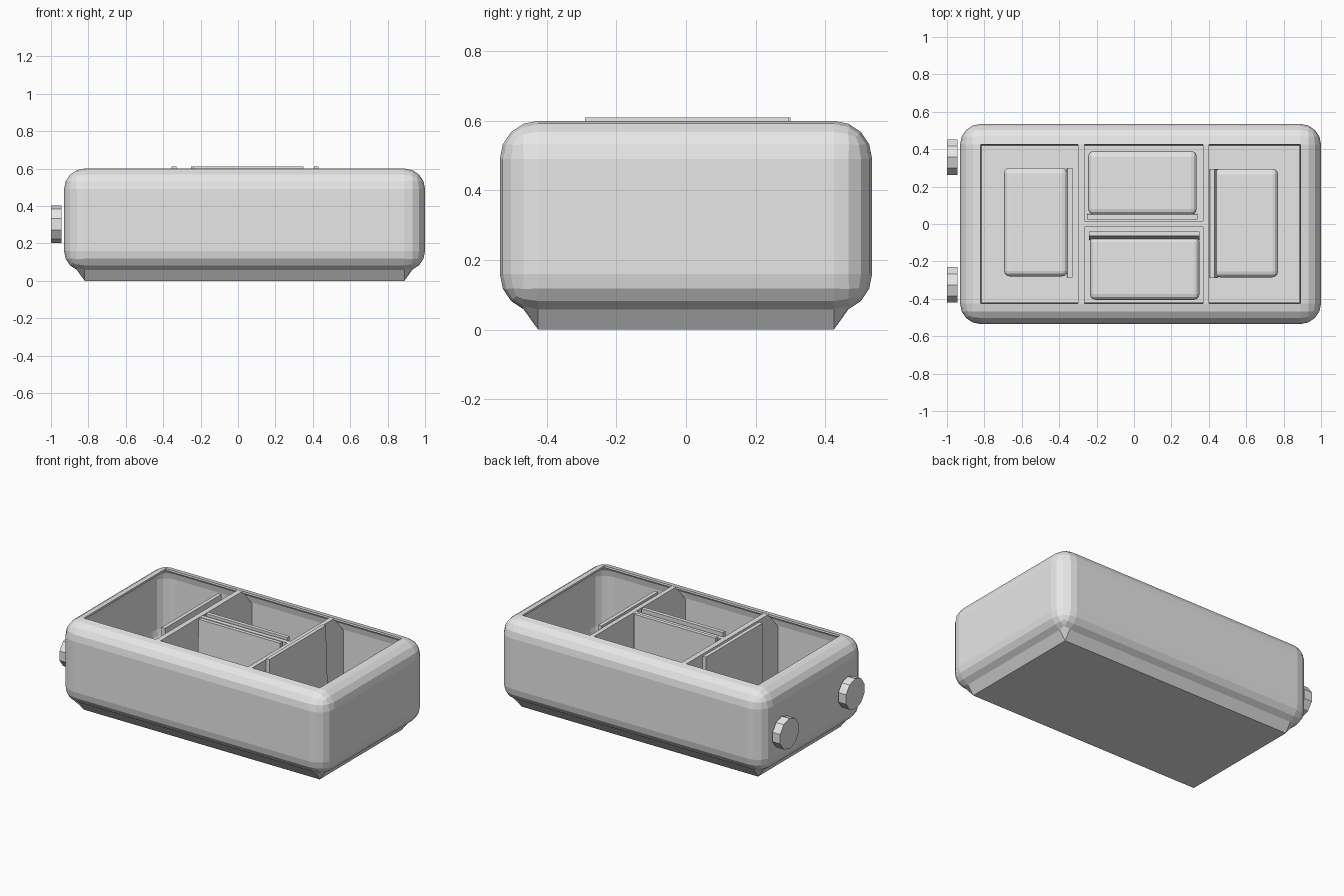
import bpy, bmesh, math
from mathutils import Vector, Matrix

old = bpy.data.objects.get("Cube")
if old:
    bpy.data.objects.remove(old, do_unlink=True)

grey = bpy.data.materials.new("light_grey")
grey.use_nodes = True
grey.diffuse_color = (0.8, 0.8, 0.8, 1)
grey.node_tree.nodes["Principled BSDF"].inputs["Base Color"].default_value = (0.8, 0.8, 0.8, 1)


def finish(bm, name):
    bmesh.ops.recalc_face_normals(bm, faces=bm.faces)
    mesh = bpy.data.meshes.new(name)
    bm.to_mesh(mesh)
    bm.free()
    mesh.materials.append(grey)
    obj = bpy.data.objects.new(name, mesh)
    bpy.context.collection.objects.link(obj)
    return obj


def box_bm(lo, hi, bevel=0, segments=1):
    lo, hi = Vector(lo), Vector(hi)
    bm = bmesh.new()
    bmesh.ops.create_cube(bm, size=1)
    for v in bm.verts:
        v.co = (lo + hi) / 2 + v.co * (hi - lo)
    if bevel:
        bmesh.ops.bevel(bm, geom=bm.edges[:], offset=bevel, segments=segments,
                        profile=0.5, affect='EDGES')
    return bm


# Open tub: rounded box, bottom face pulled down, top face removed
bm = box_bm((-0.93, -0.535, 0.05), (1.0, 0.535, 0.6), 0.11, 4)
bmesh.ops.recalc_face_normals(bm, faces=bm.faces)
bm.faces.ensure_lookup_table()
bottom = min(bm.faces, key=lambda f: f.calc_center_median().z)
for v in bottom.verts:
    v.co.z = 0
top = max(bm.faces, key=lambda f: f.calc_center_median().z)
bmesh.ops.delete(bm, geom=[top], context='FACES_ONLY')
tub = finish(bm, "tub")
wall = tub.modifiers.new("wall", 'SOLIDIFY')
wall.thickness = 0.012
wall.offset = -1

# Cross dividers follow the curved side walls
side = [(0.425, 0.005), (0.525, 0.16), (0.525, 0.48), (0.425, 0.599)]
outline = side + [(-y, z) for y, z in reversed(side)]
for name, x0, x1 in (("right_divider", -0.30, -0.265), ("left_divider", 0.37, 0.40)):
    bm = bmesh.new()
    face = bm.faces.new([bm.verts.new((x0, y, z)) for y, z in outline])
    ext = bmesh.ops.extrude_face_region(bm, geom=[face])
    moved = [g for g in ext["geom"] if isinstance(g, bmesh.types.BMVert)]
    bmesh.ops.translate(bm, verts=moved, vec=(x1 - x0, 0, 0))
    finish(bm, name)
finish(box_bm((-0.27, -0.015, 0.005), (0.375, 0.015, 0.598)), "middle_divider")


# Seats: bevelled cushion with a thin, slightly reclined back
def seat(name, cushion, back, lean):
    (x0, x1, y0, y1) = cushion
    finish(box_bm((x0, y0, 0.01), (x1, y1, 0.18), 0.03, 3), name + "_cushion")
    (x0, x1, y0, y1) = back
    bm = box_bm((x0, y0, 0.01), (x1, y1, 0.61))
    for v in bm.verts:
        if v.co.z < 0.1:
            v.co += Vector(lean)
    finish(bm, name + "_back")


seat("right_seat", (-0.695, -0.355, -0.28, 0.3), (-0.355, -0.33, -0.285, 0.3), (-0.006, 0, 0))
seat("left_seat", (0.43, 0.77, -0.285, 0.295), (0.405, 0.43, -0.29, 0.295), (0.02, 0, 0))
seat("rear_seat", (-0.245, 0.335, 0.05, 0.39), (-0.25, 0.34, 0.025, 0.05), (0, 0.006, 0))
seat("front_seat", (-0.235, 0.35, -0.405, -0.065), (-0.24, 0.35, -0.065, -0.04), (0, -0.02, 0))

# Ten-sided knobs on the end wall
for name, y in (("rear_knob", 0.357), ("front_knob", -0.325)):
    bm = bmesh.new()
    bmesh.ops.create_cone(bm, cap_ends=True, segments=10, radius1=0.1, radius2=0.1, depth=0.056)
    turn = Matrix.Rotation(math.radians(90), 4, 'Y')
    spin = Matrix.Rotation(math.radians(90), 4, 'Z')
    bmesh.ops.transform(bm, matrix=Matrix.Translation((-0.972, y, 0.303)) @ turn @ spin, verts=bm.verts)
    finish(bm, name)
